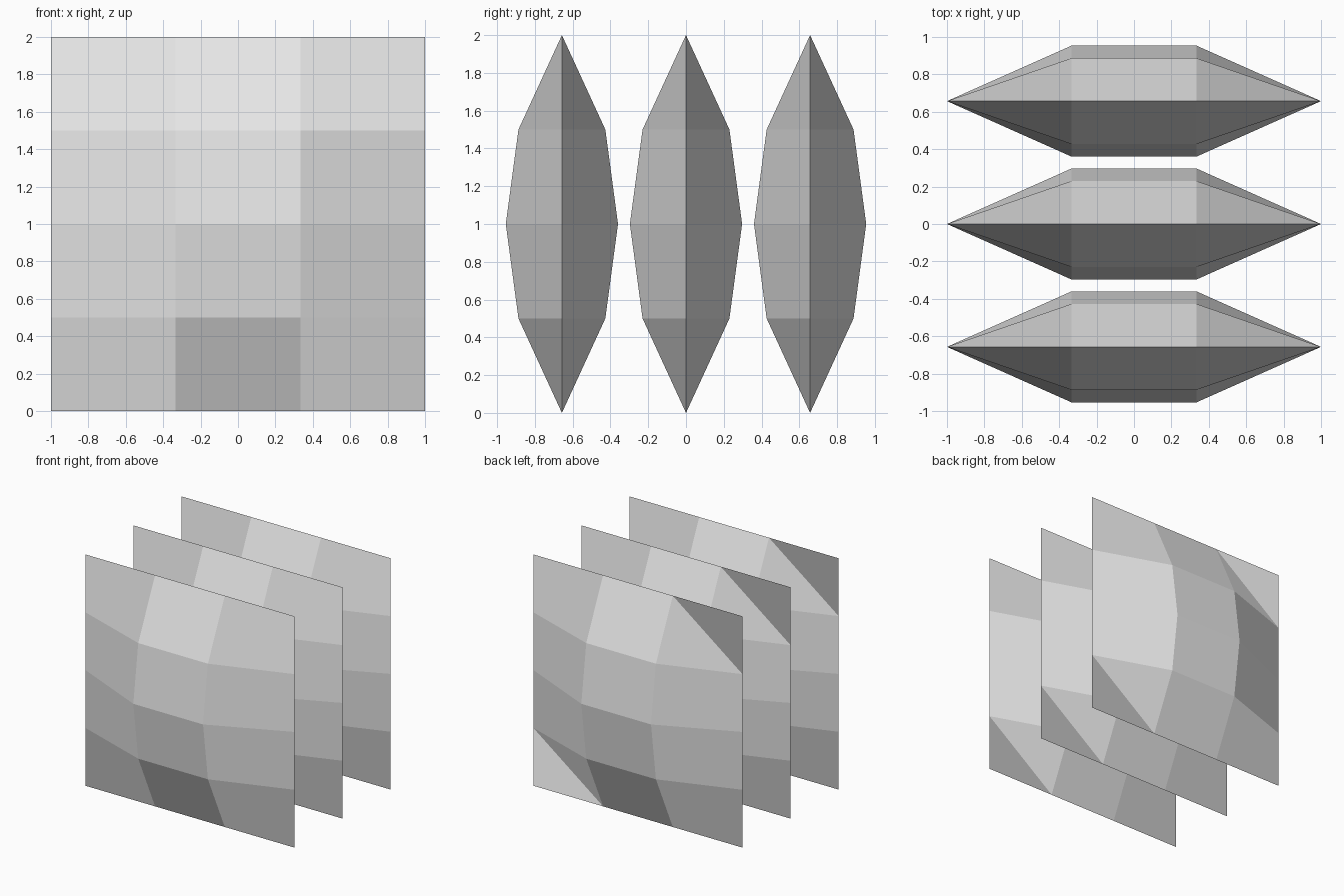
import bpy
import bmesh
from math import radians
from mathutils import Matrix

cube = bpy.data.objects.get("Cube")
if cube:
    bpy.data.objects.remove(cube, do_unlink=True)

# One plain light grey for every panel
grey = bpy.data.materials.new("light_grey")
grey.use_nodes = True
colour = (0.8, 0.8, 0.8, 1.0)
grey.diffuse_color = colour
grey.node_tree.nodes["Principled BSDF"].inputs["Base Color"].default_value = colour

SPACING = 0.657
BULGE_MID = 0.297    # depth on the middle row
BULGE_OUTER = 0.23   # depth on the rows above and below it


def panel_mesh():
    """Front half of a faceted pillow: a 3 x 4 grid whose inner points bulge."""
    bm = bmesh.new()
    bmesh.ops.create_grid(bm, x_segments=3, y_segments=4, size=1)
    for v in bm.verts:
        if not v.is_boundary:
            v.co.z = BULGE_MID if abs(v.co.y) < 0.1 else BULGE_OUTER
    # Stand it up with the bulge facing the front
    bmesh.ops.rotate(bm, verts=bm.verts, matrix=Matrix.Rotation(radians(90), 3, "X"))
    bmesh.ops.translate(bm, verts=bm.verts, vec=(0, 0, 1))
    mesh = bpy.data.meshes.new("pillow_panel")
    bm.to_mesh(mesh)
    bm.free()
    mesh.materials.append(grey)
    return mesh


# Three identical panels in a row, each mirrored to close its back
mesh = panel_mesh()
for i, name in enumerate(("front_panel", "middle_panel", "back_panel")):
    panel = bpy.data.objects.new(name, mesh)
    panel.location.y = (i - 1) * SPACING
    bpy.context.collection.objects.link(panel)
    mirror = panel.modifiers.new("back_half", "MIRROR")
    mirror.use_axis = (False, True, False)
    mirror.use_clip = True
